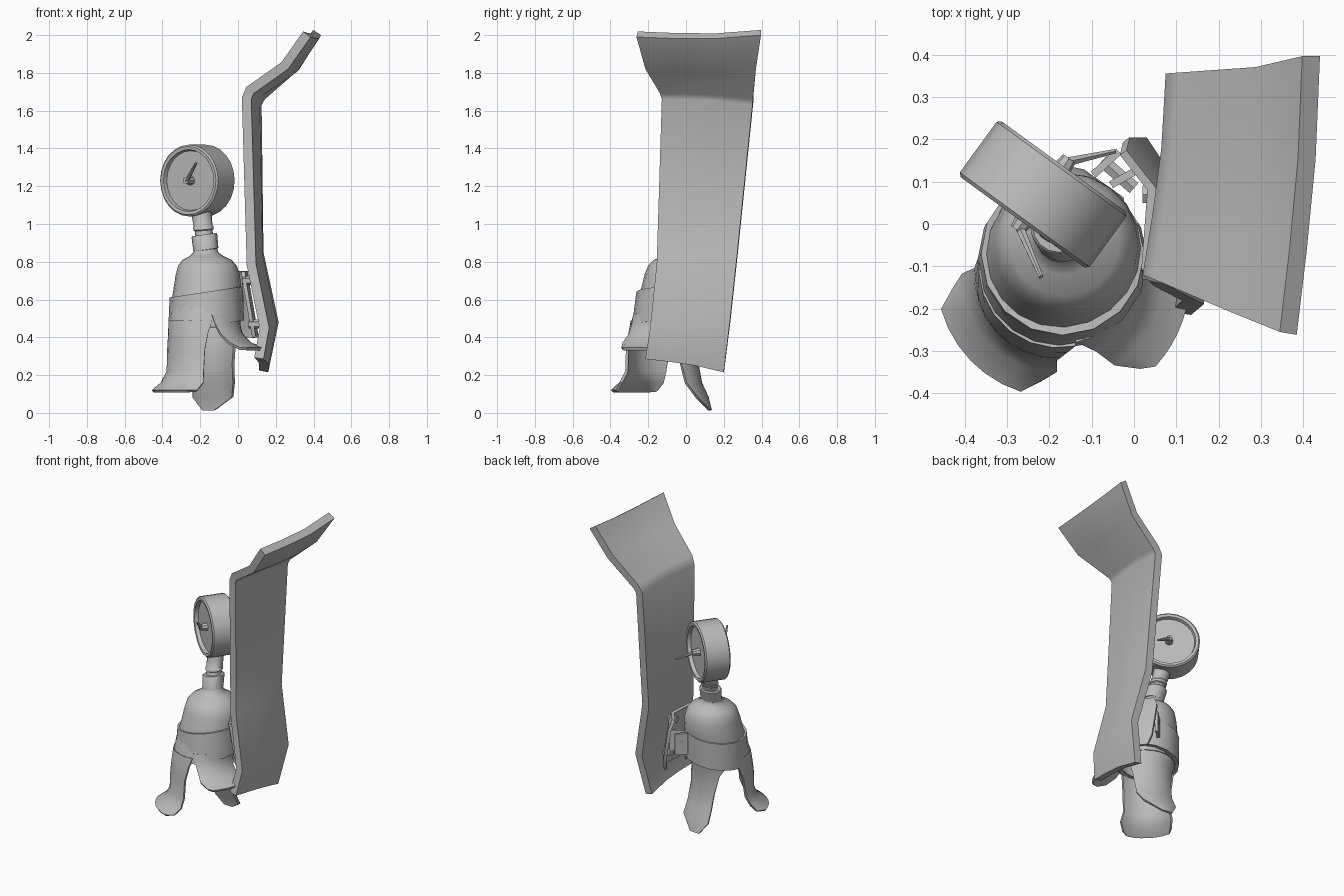
import bpy, bmesh, math
from mathutils import Vector

if "Cube" in bpy.data.objects:
    bpy.data.objects.remove(bpy.data.objects["Cube"], do_unlink=True)

metal = bpy.data.materials.new("grey_metal")
metal.use_nodes = True
metal.diffuse_color = (0.5, 0.5, 0.5, 1)
metal.node_tree.nodes["Principled BSDF"].inputs["Base Color"].default_value = (0.5, 0.5, 0.5, 1)


def finish(name, bm, angle=35, thick=0):
    """Turn a bmesh into a shaded object, with optional sheet thickness."""
    mesh = bpy.data.meshes.new(name)
    bm.to_mesh(mesh)
    bm.free()
    ob = bpy.data.objects.new(name, mesh)
    bpy.context.collection.objects.link(ob)
    mesh.materials.append(metal)
    bpy.ops.object.select_all(action='DESELECT')
    ob.select_set(True)
    bpy.context.view_layer.objects.active = ob
    if thick:
        mod = ob.modifiers.new("thickness", 'SOLIDIFY')
        mod.thickness, mod.offset, mod.use_even_offset = thick, -1, True
        bpy.ops.object.modifier_apply(modifier=mod.name)
    bpy.ops.object.shade_smooth_by_angle(angle=math.radians(angle))
    return ob


def sheet(name, rows, thick=0, wrap=False, caps=False, angle=35):
    """Skin a grid of points: rows run bottom to top."""
    bm = bmesh.new()
    vs = [[bm.verts.new(p) for p in row] for row in rows]
    n = len(rows[0])
    for a, b in zip(vs, vs[1:]):
        for j in range(n if wrap else n - 1):
            k = (j + 1) % n
            bm.faces.new((a[j], a[k], b[k], b[j]))
    if caps:
        bm.faces.new(vs[0][::-1])
        bm.faces.new(vs[-1])
    return finish(name, bm, angle, thick)


def ring(c, r, skew=0.0, n=20):
    """Horizontal ring, rising towards +x by the skew."""
    out = []
    for i in range(n):
        a = 2 * math.pi * i / n
        out.append((c[0] + r * math.cos(a), c[1] + r * math.sin(a), c[2] + skew * r * math.cos(a)))
    return out


def rod(name, p, q, r1, r2, n=8):
    """Tapered rod between two points."""
    p, q = Vector(p), Vector(q)
    bm = bmesh.new()
    bmesh.ops.create_cone(bm, cap_ends=True, segments=n, radius1=r1, radius2=r2, depth=(q - p).length)
    rot = (q - p).to_track_quat('Z', 'Y').to_matrix().to_4x4()
    rot.translation = (p + q) / 2
    bm.transform(rot)
    return finish(name, bm)


# Bent metal panel: front, middle and back point of each row
panel = [((.135, -.215, .285), (.16, .20, .215)),
         ((.165, -.19, .45), (.215, .232, .48)),
         ((.095, -.155, .79), (.135, .272, .85)),
         ((.070, -.128, 1.66), (.125, .352, 1.63)),
         ((.082, -.137, 1.69), (.142, .354, 1.66)),
         ((.265, -.215, 1.82), (.325, .37, 1.82)),
         ((.385, -.262, 1.99), (.44, .397, 2.0))]
rows = []
for f, b in panel:
    f, b = Vector(f), Vector(b)
    bow = Vector((.01, 0, -.015 if f.z > 1.7 else .01))
    rows.append([f, f.lerp(b, .3) + bow * .7, f.lerp(b, .63) + bow, b])
sheet("bent_panel", rows, .05)

# Tank shell leaning as it rises: centre and radius per ring
tank = [(-.178, -.105, .455, .19), (-.172, -.085, .56, .185), (-.162, -.058, .66, .179),
        (-.160, -.050, .73, .170), (-.162, -.045, .78, .155), (-.164, -.04, .81, .13),
        (-.167, -.03, .83, .09), (-.170, -.025, .85, .066), (-.173, -.02, .88, .06)]
sheet("tank_shell", [ring(t[:3], t[3]) for t in tank], .015, wrap=True, angle=50)

# Torn skirt: each row is outer radius, height, start angle, end angle
AXIS = (-.182, -.125)
petals = {
    "front_left_flap": ([(.285, .12, 186, 262), (.225, .165, 178, 270), (.197, .22, 174, 270),
                         (.193, .34, 168, 272), (.19, .43, 160, 277), (.19, .49, 150, 282)], .87),
    "front_right_flap": ([(.315, .345, -48, -3), (.25, .375, -57, 5), (.205, .42, -64, 10),
                          (.19, .47, -72, 15), (.187, .52, -78, 20)], .93),
    "rear_flap": ([(.262, .015, 76, 92), (.245, .085, 50, 104), (.21, .16, 38, 106),
                   (.192, .26, 32, 110), (.188, .38, 24, 120), (.187, .49, 17, 148)], 1.0)}
N = 8
for name, (prof, edge) in petals.items():
    rows = []
    for i, (r, z, a0, a1) in enumerate(prof):
        # the wall follows the tank's lean near the top
        k = max(0, z - .38) / .1
        cx, cy = AXIS[0] + .004 * k, AXIS[1] + .02 * k
        row = []
        for j in range(N + 1):
            u = j / N
            a = math.radians(a0 + (a1 - a0) * u)
            rr = r * (edge if i == 0 and j in (0, N) else 1)
            row.append((cx + rr * math.cos(a), cy + rr * math.sin(a), z))
        rows.append(row)
    sheet(name, rows, .015)

# Clamp band around the tank
band = [ring((-.169, -.085, .46), .201, .15, 16), ring((-.169, -.07, .64), .193, .15, 16)]
sheet("clamp_band", band, .024, wrap=True, angle=25)

# Valve nut and stem
nut = [(-.170, -.025, .862, .06), (-.170, -.025, .864, .066), (-.178, -.005, .938, .068),
       (-.178, -.005, .944, .062)]
sheet("valve_nut", [ring(t[:3], t[3], .14, 16) for t in nut], wrap=True, caps=True)
stem = [(-.178, -.004, .93, .047), (-.182, .005, .965, .047), (-.182, .007, .97, .054),
        (-.184, .012, .985, .054), (-.185, .014, .99, .050), (-.19, .03, 1.03, .052), (-.192, .035, 1.06, .052)]
sheet("valve_stem", [ring(t[:3], t[3], .08, 16) for t in stem], wrap=True, caps=True)

# Gauge drum with a recessed dial on both faces: axial position, radius
centre = Vector((-.215, .07, 1.23))
normal = Vector((-.59, -.81, 0)).normalized()
side = Vector((-normal.y, normal.x, 0))
half = [(.058, .158), (.080, .164), (.082, .181), (.074, .19)]
drum = [(-d, r) for d, r in half] + [(d, r) for d, r in reversed(half)]
rows = []
for d, r in drum:
    row = []
    for i in range(24):
        a = 2 * math.pi * i / 24
        row.append(centre + normal * d + side * r * math.cos(a) + Vector((0, 0, r * math.sin(a))))
    rows.append(row)
sheet("gauge_drum", rows, wrap=True, caps=True)

# Dial hubs and bent needles
for name, s, tip in (("front", 1, (-.22, -.125, 1.325)), ("rear", -1, (-.045, .172, 1.165))):
    a = centre + normal * .055 * s
    b = centre + normal * .105 * s
    rod(name + "_dial_hub", a, b, .026, .018)
    rod(name + "_needle", centre + normal * .095 * s, tip, .012, .006, 6)

# Mounting bracket between the tank and the panel
path = [(.045, -.13), (.052, -.02), (.06, .10), (-.01, .205)]
rows = []
for z, dx, trim in ((.40, .05, .85), (.46, .04, 1), (.69, 0, 1), (.75, -.008, .85)):
    rows.append([(x + dx, y * trim, z) for x, y in path])
sheet("mounting_bracket", rows, .02)

# Bracket bolts
for i, (x, y, z) in enumerate([(.035, -.11, .70), (.07, -.11, .47), (.035, .07, .70), (.07, .07, .47)]):
    rod("bracket_bolt_%d" % (i + 1), (x - .015, y, z), (x + .04, y, z), .024, .024, 6)

# Clamp band lugs joined by a bolt
for name, p, q in (("inner_lug", (-.09, .11), (-.03, .165)), ("outer_lug", (-.05, .085), (.03, .13))):
    rows = [[(p[0], p[1], z), (q[0], q[1], z)] for z in (.52, .66)]
    sheet(name, rows, .018)
rod("lug_bolt", (-.075, .15, .6), (0, .085, .6), .018, .018, 6)
